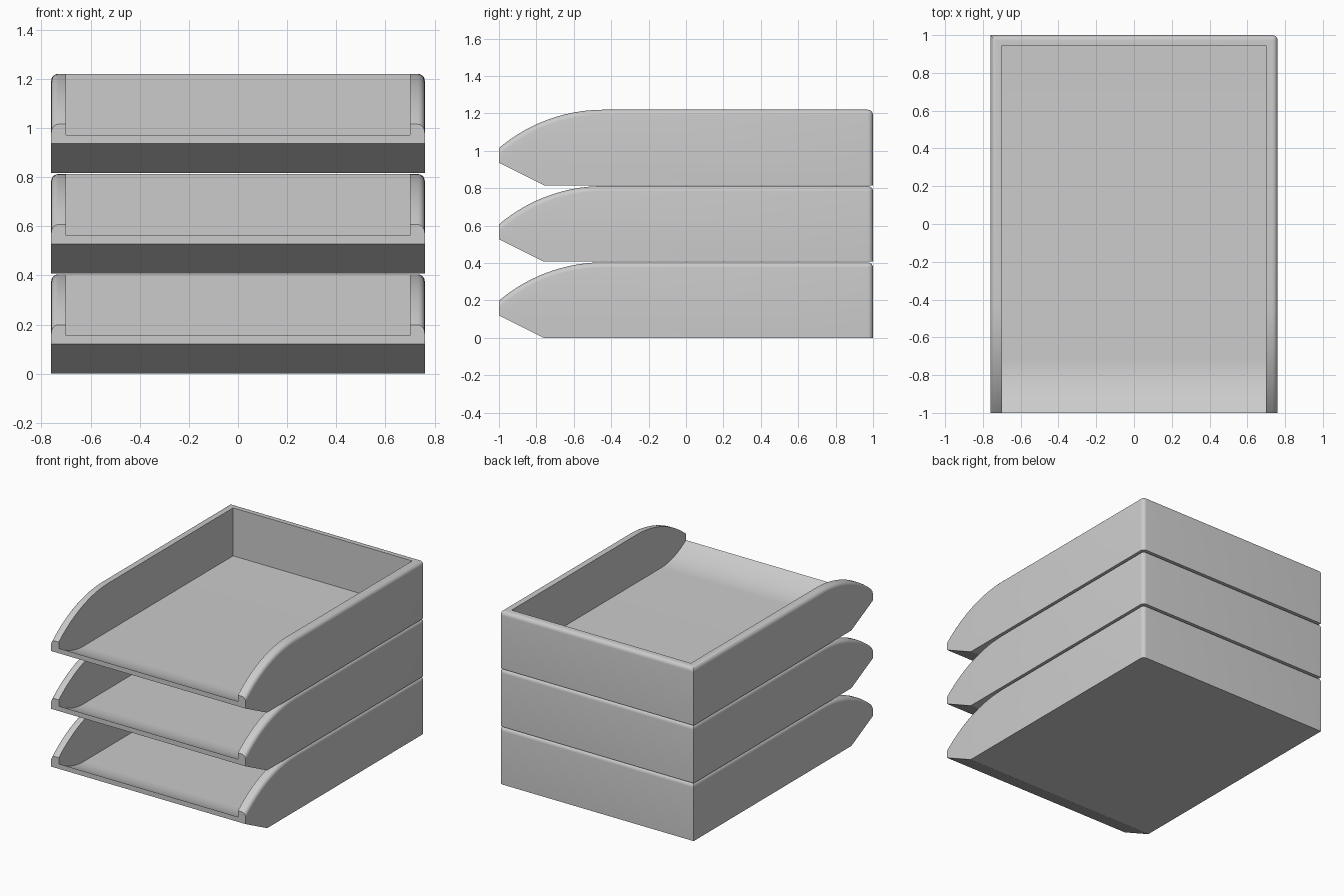
import bpy
import bmesh
import math

cube = bpy.data.objects.get("Cube")
if cube:
    bpy.data.objects.remove(cube, do_unlink=True)

HALF_W = 0.76      # outer half width
INNER_W = 0.70     # inner half width
HEIGHT = 0.404     # height of one tray
PITCH = 0.408      # vertical spacing of the stack
FLOOR = 0.065      # inner floor level
ROUND = 0.028      # rounding of the outer edges

grey = bpy.data.materials.new("light grey plastic")
grey.use_nodes = True
colour = (0.6, 0.6, 0.6, 1)
grey.diffuse_color = colour
grey.node_tree.nodes["Principled BSDF"].inputs["Base Color"].default_value = colour


def prism(profile, half_width):
    """Extrude a (y, z) outline across x."""
    bm = bmesh.new()
    face = bm.faces.new([bm.verts.new((-half_width, y, z)) for y, z in profile])
    new = bmesh.ops.extrude_face_region(bm, geom=[face])["geom"]
    bmesh.ops.translate(bm, vec=(2 * half_width, 0, 0),
                        verts=[g for g in new if isinstance(g, bmesh.types.BMVert)])
    bmesh.ops.recalc_face_normals(bm, faces=bm.faces)
    return bm


def to_object(bm, name):
    mesh = bpy.data.meshes.new(name)
    bm.to_mesh(mesh)
    bm.free()
    mesh.materials.append(grey)
    obj = bpy.data.objects.new(name, mesh)
    bpy.context.collection.objects.link(obj)
    return obj


# Outer shell outline: swept arc at the front, chamfered underside
arc_start, radius, steps = -0.44, 0.867, 20
sweep = math.asin((1 + arc_start) / radius)
outline = [(-1, 0.12), (-0.76, 0), (1, 0), (1, HEIGHT)]
for i in range(steps + 1):
    a = sweep * i / steps
    outline.append((arc_start - radius * math.sin(a),
                    HEIGHT - radius * (1 - math.cos(a))))
shell = prism(outline, HALF_W)


def is_rounded(edge):
    a, b = (v.co for v in edge.verts)
    mid = (a + b) / 2
    at_back = min(a.y, b.y) > 0.99
    along_side = abs(a.x - b.x) < 1e-4
    if along_side and min(a.z, b.z) > 0.19:
        return True                          # top edges of the side walls
    if at_back and mid.z > HEIGHT - 0.001:
        return True                          # top edge of the back wall
    return at_back and along_side and mid.x > 0   # one upright back corner


bmesh.ops.bevel(shell, geom=[e for e in shell.edges if is_rounded(e)],
                offset=ROUND, segments=5, profile=0.5, affect='EDGES')

# Hollow: flat floor that curves up to the front lip
hollow = [(0.945, 0.6), (0.945, FLOOR)]
for i in range(13):
    t = i / 12
    hollow.append((-0.72 - 0.28 * t, FLOOR + (0.155 - FLOOR) * t * t))
hollow += [(-1.1, 0.219), (-1.1, 0.6)]
cutter = to_object(prism(hollow, INNER_W), "hollow_cutter")
cutter.hide_render = True

tray = to_object(shell, "bottom_tray")
cut = tray.modifiers.new("hollow", 'BOOLEAN')
cut.operation = 'DIFFERENCE'
cut.solver = 'EXACT'
cut.object = cutter
bpy.ops.object.select_all(action='DESELECT')
bpy.context.view_layer.objects.active = tray
tray.select_set(True)
bpy.ops.object.modifier_apply(modifier=cut.name)
bpy.data.objects.remove(cutter, do_unlink=True)
bpy.ops.object.shade_smooth_by_angle(angle=math.radians(25))

# Stack the other trays
for level, name in enumerate(("middle_tray", "top_tray"), start=1):
    copy = tray.copy()
    copy.data = tray.data.copy()
    copy.name = name
    copy.location.z = PITCH * level
    bpy.context.collection.objects.link(copy)
